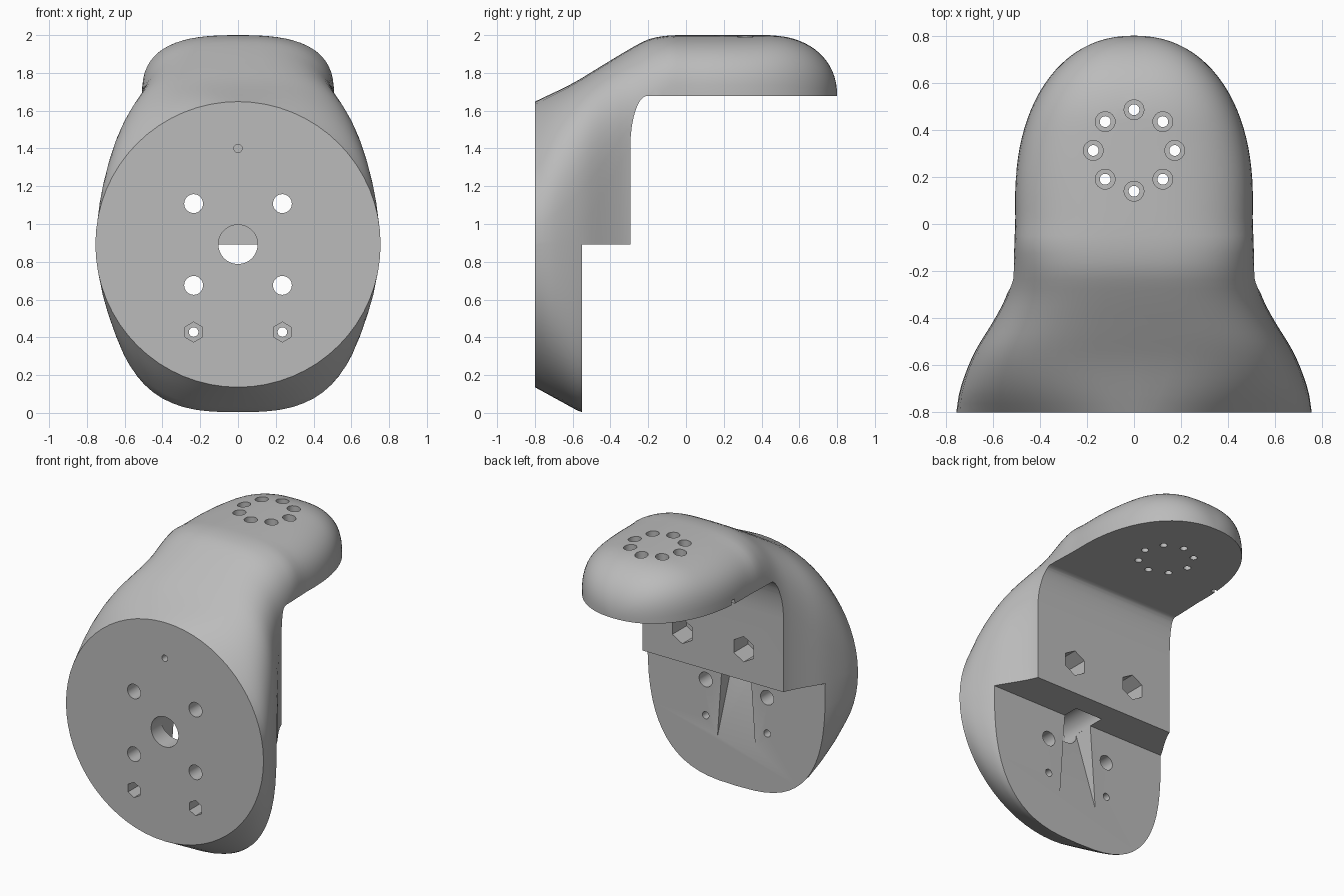
import bpy, bmesh, math
from mathutils import Matrix

cube = bpy.data.objects.get("Cube")
if cube:
    bpy.data.objects.remove(cube, do_unlink=True)

grey = bpy.data.materials.new("plain grey")
grey.use_nodes = True
COLOUR = (0.5, 0.5, 0.5, 1)
grey.diffuse_color = COLOUR
grey.node_tree.nodes["Principled BSDF"].inputs["Base Color"].default_value = COLOUR

MID = 0.892       # height of the plate centre
FRONT, STEP, WALL, UNDER = -0.8, -0.55, -0.295, 1.678


def new_object(name, bm):
    bmesh.ops.recalc_face_normals(bm, faces=bm.faces)
    mesh = bpy.data.meshes.new(name)
    bm.to_mesh(mesh)
    bm.free()
    mesh.materials.append(grey)
    obj = bpy.data.objects.new(name, mesh)
    bpy.context.collection.objects.link(obj)
    return obj


def loft(name, rings):
    """Skin a list of equal-length point rings and cap both ends."""
    bm = bmesh.new()
    loops = [[bm.verts.new(p) for p in ring] for ring in rings]
    for a, b in zip(loops, loops[1:]):
        for i in range(len(a)):
            j = (i + 1) % len(a)
            bm.faces.new((a[i], a[j], b[j], b[i]))
    bm.faces.new(loops[0])
    bm.faces.new(loops[-1])
    return new_object(name, bm)


def curve_through(points, y):
    """Smooth interpolation through (y, value) pairs."""
    if y <= points[0][0]:
        return points[0][1]
    if y >= points[-1][0]:
        return points[-1][1]
    slope = lambda a, b: (b[1] - a[1]) / (b[0] - a[0])
    for i in range(len(points) - 1):
        p, q = points[i], points[i + 1]
        if y <= q[0]:
            m0 = slope(points[max(i - 1, 0)], q)
            m1 = slope(p, points[min(i + 2, len(points) - 1)])
            h = q[0] - p[0]
            t = (y - p[0]) / h
            return ((2*t**3 - 3*t*t + 1) * p[1] + (t**3 - 2*t*t + t) * h * m0
                    + (3*t*t - 2*t**3) * q[1] + (t**3 - t*t) * h * m1)


def cut(body, cutter):
    cutter.hide_render = True
    mod = body.modifiers.new("cut", 'BOOLEAN')
    mod.operation, mod.solver, mod.object = 'DIFFERENCE', 'EXACT', cutter
    bpy.context.view_layer.objects.active = body
    bpy.ops.object.modifier_apply(modifier=mod.name)
    bpy.data.objects.remove(cutter, do_unlink=True)


def drill(body, axis, a, b, start, end, radius, sides=32):
    """Prism hole along y at (x, z), or along z at (x, y)."""
    bm = bmesh.new()
    bmesh.ops.create_cone(bm, cap_ends=True, segments=sides, radius1=radius,
                          radius2=radius, depth=end - start)
    mid = (start + end) / 2
    if axis == 'Y':
        place = Matrix.Translation((a, mid, b)) @ Matrix.Rotation(math.pi / 2, 4, 'X')
    else:
        place = Matrix.Translation((a, b, mid))
    bmesh.ops.transform(bm, matrix=place, verts=bm.verts)
    cut(body, new_object("hole_cutter", bm))


# Outer shell: cross-sections from the round plate to the domed end
WIDTH = [(-0.8, 0.755), (-0.7, 0.738), (-0.55, 0.68), (-0.4, 0.59), (-0.3, 0.54),
         (-0.2, 0.517), (0, 0.505), (0.1, 0.505)]
TOP = [(-0.8, 1.648), (-0.6, 1.745), (-0.45, 1.835), (-0.3, 1.925), (-0.2, 1.977),
       (-0.1, 1.997), (0, 2.0)]
SHOULDER = [(-0.8, MID), (-0.55, 1.0), (-0.3, 1.4), (-0.1, 1.66), (0, UNDER)]
POWER = [(-0.8, 2), (-0.55, 3.2), (-0.3, 3), (0, 2.7)]


def section(y):
    width, top = curve_through(WIDTH, y), curve_through(TOP, y)
    shoulder, power = curve_through(SHOULDER, y), curve_through(POWER, y)
    if y > 0.1:
        width *= (1 - ((y - 0.1) / 0.7) ** 2.2) ** (1 / 2.2)
    if y > 0.42:
        top = UNDER + (top - UNDER) * (1 - ((y - 0.42) / 0.38) ** 2.2) ** (1 / 2.2)
    drop = min((y - FRONT) / (STEP - FRONT), 1)
    bottom, low_power = 0.137 * (1 - drop), 2 + 0.9 * drop
    ring, n = [], 32
    for i in range(2 * n + 2):
        upper = i <= n
        angle = math.pi * (i if upper else i - 1) / n
        c, s = math.cos(angle), math.sin(angle)
        p = 2 / (power if upper else low_power)
        x = math.copysign(abs(c) ** p, c) * width
        centre, height = (shoulder, top - shoulder) if upper else (MID - 0.001, bottom - MID)
        ring.append((x, y, centre + height * abs(s) ** p))
    return ring


stations = [FRONT + 0.9 * i / 24 for i in range(25)]
stations += [0.1 + 0.6999 * math.sin(math.pi / 2 * i / 24) for i in range(1, 25)]
bracket = loft("bracket_body", [section(y) for y in stations])

# Stepped hollow behind the plate and under the arm
profile = [(STEP, -0.5), (STEP, MID), (WALL, MID)]
for i in range(13):
    t = math.pi / 2 * i / 12
    profile.append((-0.205 - 0.09 * math.cos(t), 1.40 + (UNDER - 1.40) * math.sin(t)))
profile += [(1.2, UNDER), (1.2, -0.5)]
cut(bracket, loft("hollow_cutter", [[(x, y, z) for y, z in profile] for x in (-1, 1)]))

# Centre bore, with a tapered relief groove running down the back
drill(bracket, 'Y', 0, MID, -0.9, -0.44, 0.104, 48)
groove = [[(-w, -0.5, z), (w, -0.5, z), (w, y, z), (-w, y, z)]
          for z, w, y in ((0.30, 0.145, STEP + 0.002), (MID - 0.002, 0.104, -0.69))]
cut(bracket, loft("groove_cutter", groove))

# Plate fixings: bolt holes, nut pockets and a blind pin hole
for x in (-0.235, 0.235):
    for z in (0.675, 1.108):
        drill(bracket, 'Y', x, z, -0.9, -0.2, 0.05)
    drill(bracket, 'Y', x, 1.108, -0.45, -0.2, 0.088, 6)
    drill(bracket, 'Y', x, 0.428, -0.9, -0.68, 0.053, 6)
    drill(bracket, 'Y', x, 0.428, -0.75, -0.4, 0.025)
drill(bracket, 'Y', 0, 1.4, -0.9, -0.65, 0.022)

# Ring of counterbored holes through the arm
for i in range(8):
    a = math.pi / 4 * i
    x, y = 0.173 * math.cos(a), 0.3125 + 0.173 * math.sin(a)
    drill(bracket, 'Z', x, y, 1.8, 2.1, 0.042)
    drill(bracket, 'Z', x, y, 1.6, 1.9, 0.023)

# Small notch in the arm's lower rim
notch = bmesh.new()
bmesh.ops.create_cube(notch, size=1, matrix=Matrix.Translation((-0.5, 0.2, 1.685))
                      @ Matrix.Diagonal((0.06, 0.03, 0.05, 1)))
cut(bracket, new_object("notch_cutter", notch))

bpy.ops.object.select_all(action='DESELECT')
bracket.select_set(True)
bpy.context.view_layer.objects.active = bracket
bpy.ops.object.shade_smooth_by_angle(angle=math.radians(30))
